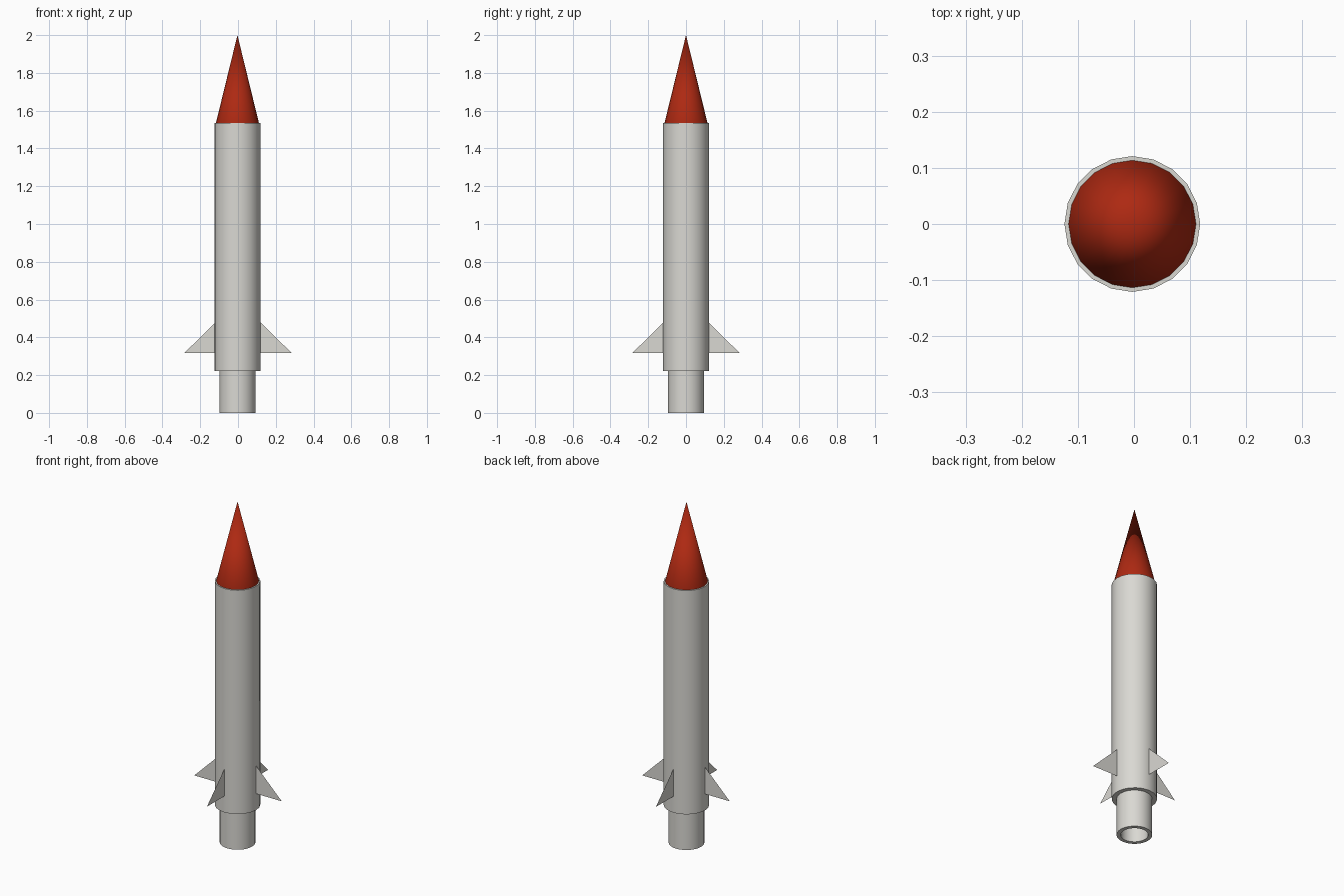
import bpy, bmesh, math

if "Cube" in bpy.data.objects:
    bpy.data.objects.remove(bpy.data.objects["Cube"])

CX = -0.003  # the body axis sits slightly off centre


def material(name, rgb):
    m = bpy.data.materials.new(name)
    m.diffuse_color = (*rgb, 1)
    m.use_nodes = True
    m.node_tree.nodes["Principled BSDF"].inputs["Base Color"].default_value = m.diffuse_color
    return m


GREY = material("light grey", (0.70, 0.69, 0.65))
RED = material("nose red", (0.42, 0.022, 0.006))


def make_object(name, bm, mat):
    mesh = bpy.data.meshes.new(name)
    bm.to_mesh(mesh)
    bm.free()
    mesh.materials.append(mat)
    ob = bpy.data.objects.new(name, mesh)
    bpy.context.collection.objects.link(ob)
    return ob


def lathe(name, profile, sides, mat):
    """Spin an (r, z) profile around the rocket axis."""
    bm = bmesh.new()
    pts = [bm.verts.new((r, 0, z)) for r, z in profile]
    edges = [bm.edges.new(pair) for pair in zip(pts, pts[1:])]
    bmesh.ops.spin(bm, geom=pts + edges, cent=(0, 0, 0), axis=(0, 0, 1),
                   angle=math.tau, steps=sides)
    bmesh.ops.remove_doubles(bm, verts=bm.verts, dist=1e-5)
    bmesh.ops.recalc_face_normals(bm, faces=bm.faces)
    ob = make_object(name, bm, mat)
    ob.location.x = CX
    bpy.ops.object.select_all(action='DESELECT')
    ob.select_set(True)
    bpy.context.view_layer.objects.active = ob
    bpy.ops.object.shade_smooth_by_angle(angle=math.radians(35))
    return ob


# Body, nose cone and hollow exhaust nozzle
lathe("body_tube", [(0, 0.221), (0.121, 0.221), (0.121, 1.535), (0, 1.535)], 20, GREY)
lathe("nose_cone", [(0, 1.53), (0.1135, 1.53), (0.1135, 1.536), (0, 2.0)], 20, RED)
lathe("exhaust_nozzle", [(0.095, 0.225), (0.095, 0), (0.073, 0), (0.073, 0.218), (0, 0.218)],
      32, GREY)

# Four thin triangular fins
for i in range(4):
    bm = bmesh.new()
    bm.faces.new([bm.verts.new(p) for p in
                  ((0.11, 0, 0.317), (0.284, 0, 0.317), (0.11, 0, 0.488))])
    bmesh.ops.solidify(bm, geom=bm.faces[:], thickness=0.002)
    bmesh.ops.translate(bm, verts=bm.verts, vec=(0, -sum(v.co.y for v in bm.verts) / 6, 0))
    bmesh.ops.recalc_face_normals(bm, faces=bm.faces)
    fin = make_object(f"fin_{i + 1}", bm, GREY)
    fin.rotation_euler.z = i * math.pi / 2
    fin.location.x = CX if i % 2 else 0
